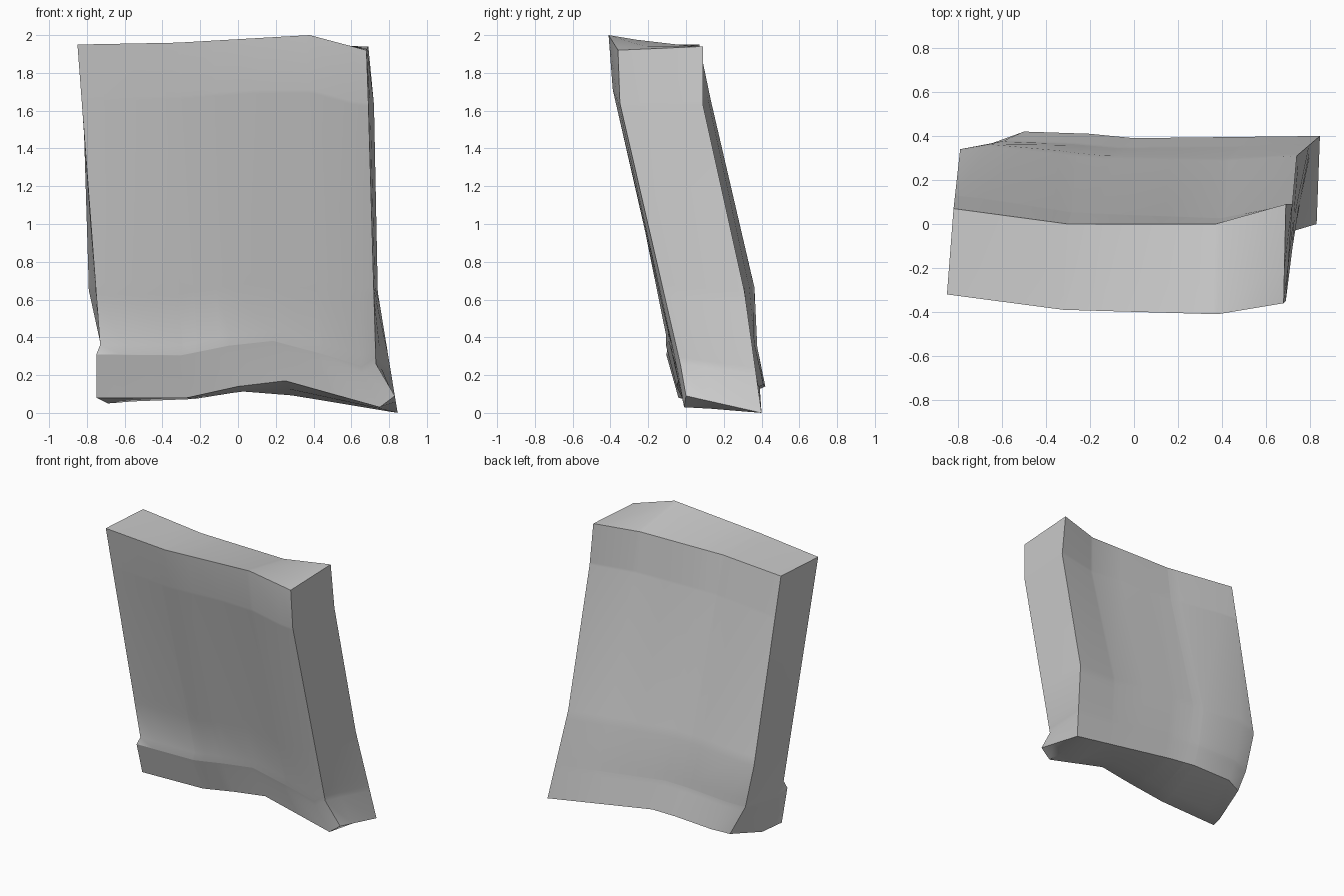
import bpy
import bmesh
from math import radians
from mathutils import Vector

cube = bpy.data.objects.get("Cube")
if cube:
    bpy.data.objects.remove(cube, do_unlink=True)

# Corners of the leaning slab
front_top_l, front_top_r = (-.85, -.32, 1.95), (.68, -.36, 1.92)
back_top_l, back_top_r = (-.82, .07, 1.95), (.69, .09, 1.94)
front_low_l, front_low_r = (-.75, -.04, .08), (.83, 0, .09)
back_low_l, back_low_r = (-.62, .375, .12), (.845, .4, 0)

# Edge lines that run across, down and through the slab
across = {
    "front_top": [front_top_l, (-.32, -.39, 1.96), (.38, -.41, 2), front_top_r],
    "back_top": [back_top_l, (-.3, 0, 1.94), (.37, 0, 1.93), back_top_r],
    "front_low": [front_low_l, (-.27, -.02, .08), (0, -.05, .14), (.25, -.04, .17),
                  (.75, -.01, .03), front_low_r],
    "back_low": [back_low_l, (-.5, .42, .14), (-.2, .41, .15), (0, .39, .14), back_low_r],
}
down = {
    "front_l": [front_top_l, (-.73, -.09, .36), (-.75, -.105, .31), front_low_l],
    "front_r": [front_top_r, (.69, -.35, 1.64), (.73, -.03, .26), front_low_r],
    "back_l": [back_top_l, (-.79, .34, .65), (-.72, .34, .33), back_low_l],
    "back_r": [back_top_r, (.72, .09, 1.63), (.74, .31, .64), back_low_r],
}
through = {
    "top_l": [front_top_l, back_top_l],
    "top_r": [front_top_r, back_top_r],
    "low_l": [front_low_l, (-.69, .1, .05), back_low_l],
    "low_r": [front_low_r, back_low_r],
}


def arc_steps(line):
    """Distance along a line at each point, from zero to one."""
    steps = [0.0]
    for a, b in zip(line, line[1:]):
        steps.append(steps[-1] + (Vector(b) - Vector(a)).length)
    return [s / steps[-1] for s in steps]


def sample(line, t):
    steps = arc_steps(line)
    for i in range(len(line) - 1):
        if t <= steps[i + 1] + 1e-6:
            f = (t - steps[i]) / (steps[i + 1] - steps[i])
            return Vector(line[i]).lerp(Vector(line[i + 1]), f)
    return Vector(line[-1])


def resample(lines):
    """Give every line of a group points at the same steps."""
    steps = sorted({round(s, 4) for line in lines.values() for s in arc_steps(line)})
    return steps, {name: [sample(line, t) for t in steps] for name, line in lines.items()}


bm = bmesh.new()


def patch(u_steps, v_steps, start, end, left, right):
    """Fill the surface between four edge lines."""
    grid = []
    for j, v in enumerate(v_steps):
        row = []
        for i, u in enumerate(u_steps):
            ruled = start[i].lerp(end[i], v) + left[j].lerp(right[j], u)
            corners = start[0].lerp(start[-1], u).lerp(end[0].lerp(end[-1], u), v)
            row.append(bm.verts.new(ruled - corners))
        grid.append(row)
    for a, b in zip(grid, grid[1:]):
        for i in range(len(a) - 1):
            bm.faces.new((a[i], a[i + 1], b[i + 1], b[i]))


xs, X = resample(across)
zs, Z = resample(down)
ys, Y = resample(through)

# Broad faces, top and underside, narrow sides
for side in ("front", "back"):
    patch(xs, zs, X[side + "_top"], X[side + "_low"], Z[side + "_l"], Z[side + "_r"])
for level in ("top", "low"):
    patch(xs, ys, X["front_" + level], X["back_" + level], Y[level + "_l"], Y[level + "_r"])
for hand in ("l", "r"):
    patch(ys, zs, Y["top_" + hand], Y["low_" + hand], Z["front_" + hand], Z["back_" + hand])

bmesh.ops.remove_doubles(bm, verts=bm.verts, dist=.0005)
bmesh.ops.recalc_face_normals(bm, faces=bm.faces)
mesh = bpy.data.meshes.new("leaning_slab")
bm.to_mesh(mesh)
bm.free()
slab = bpy.data.objects.new("leaning_slab", mesh)
bpy.context.collection.objects.link(slab)

# Plain grey finish
grey = bpy.data.materials.new("plain_grey")
grey.use_nodes = True
colour = (.6, .6, .6, 1)
grey.diffuse_color = colour
grey.node_tree.nodes["Principled BSDF"].inputs["Base Color"].default_value = colour
mesh.materials.append(grey)

bpy.context.view_layer.objects.active = slab
slab.select_set(True)
bpy.ops.object.shade_smooth_by_angle(angle=radians(30))
